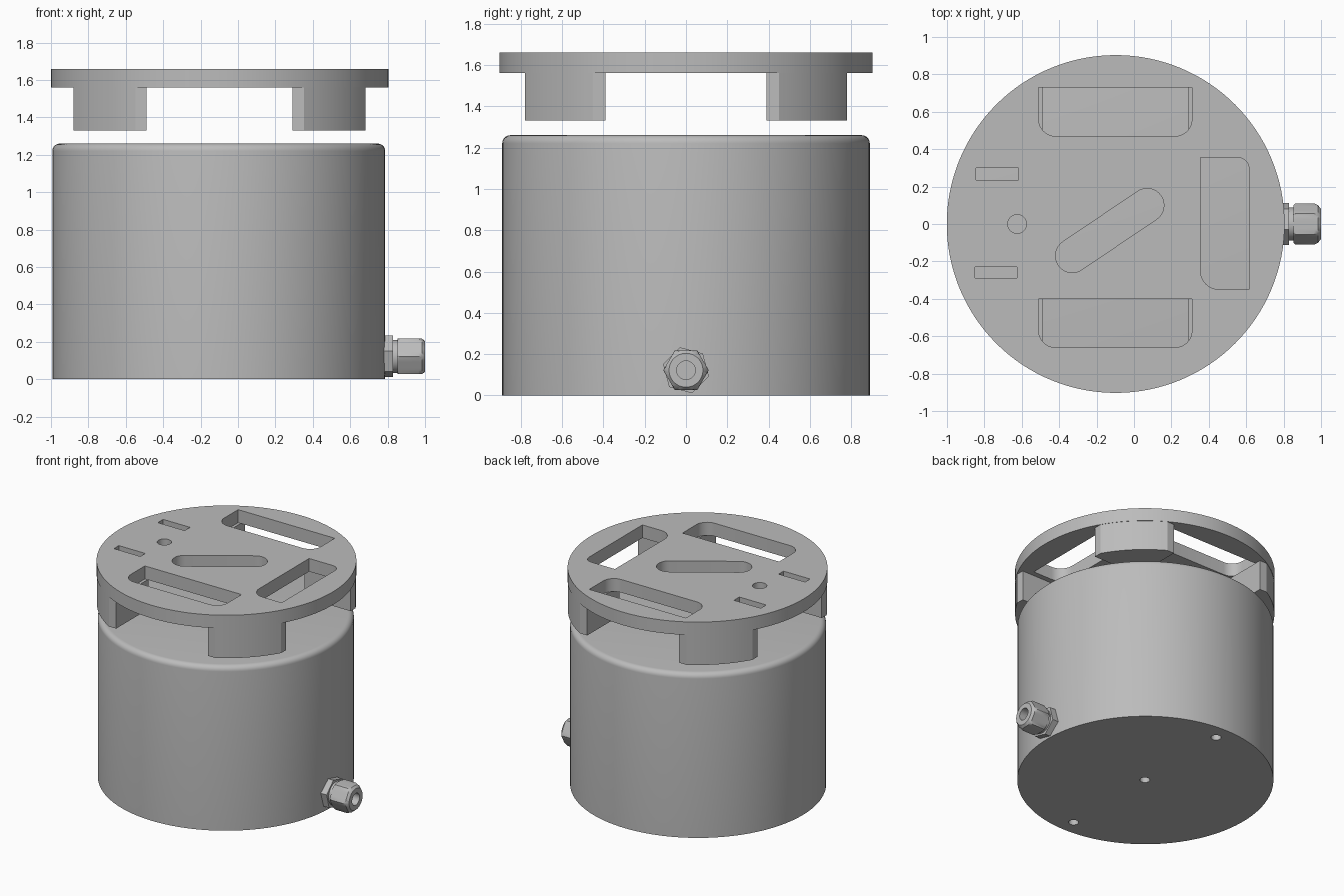
import bpy, bmesh, math
from mathutils import Vector

if "Cube" in bpy.data.objects:
    bpy.data.objects.remove(bpy.data.objects["Cube"])

CX = -0.098            # axis of the housing and cover
PLATE_R = 0.903

grey = bpy.data.materials.new("plain_grey")
grey.diffuse_color = (0.5, 0.5, 0.5, 1)
grey.use_nodes = True
grey.node_tree.nodes["Principled BSDF"].inputs["Base Color"].default_value = grey.diffuse_color


def finish(obj):
    """Give the object its colour and smooth shading with sharp edges."""
    obj.data.materials.clear()
    obj.data.materials.append(grey)
    bpy.ops.object.select_all(action='DESELECT')
    obj.select_set(True)
    bpy.context.view_layer.objects.active = obj
    bpy.ops.object.shade_smooth_by_angle(angle=math.radians(30))


def lathe(name, profile, loc, along_x=False, n=96, limit=None):
    """Revolve (radius, height) points; limit(angle) clips the radius."""
    bm = bmesh.new()
    rings = []
    for r, h in profile:
        ring = []
        for i in range(n):
            a = 2 * math.pi * i / n
            rr = min(r, limit(a)) if limit else r
            u, v = rr * math.cos(a), rr * math.sin(a)
            ring.append(bm.verts.new((h, u, v) if along_x else (u, v, h)))
        rings.append(ring)
    for a, b in zip(rings, rings[1:]):
        for i in range(n):
            j = (i + 1) % n
            bm.faces.new((a[i], a[j], b[j], b[i]))
    bmesh.ops.remove_doubles(bm, verts=bm.verts, dist=1e-5)
    bmesh.ops.recalc_face_normals(bm, faces=bm.faces)
    me = bpy.data.meshes.new(name)
    bm.to_mesh(me)
    bm.free()
    obj = bpy.data.objects.new(name, me)
    bpy.context.collection.objects.link(obj)
    obj.location = loc
    finish(obj)
    return obj


def plate(name, loops, z0, z1):
    """Extrude a filled outline; further loops become openings."""
    cu = bpy.data.curves.new(name, 'CURVE')
    cu.dimensions = '2D'
    cu.fill_mode = 'BOTH'
    cu.extrude = (z1 - z0) / 2
    for pts in loops:
        sp = cu.splines.new('POLY')
        sp.points.add(len(pts) - 1)
        for p, (x, y) in zip(sp.points, pts):
            p.co = (x, y, 0, 1)
        sp.use_cyclic_u = True
    obj = bpy.data.objects.new(name, cu)
    bpy.context.collection.objects.link(obj)
    obj.location.z = (z0 + z1) / 2
    bpy.ops.object.select_all(action='DESELECT')
    obj.select_set(True)
    bpy.context.view_layer.objects.active = obj
    bpy.ops.object.convert(target='MESH')
    obj = bpy.context.view_layer.objects.active
    bm = bmesh.new()
    bm.from_mesh(obj.data)
    bmesh.ops.remove_doubles(bm, verts=bm.verts, dist=1e-5)
    bmesh.ops.recalc_face_normals(bm, faces=bm.faces)
    bm.to_mesh(obj.data)
    bm.free()
    finish(obj)
    return obj


def arc(x, y, r, a0, a1, n):
    return [(x + r * math.cos(math.radians(a0 + (a1 - a0) * i / n)),
             y + r * math.sin(math.radians(a0 + (a1 - a0) * i / n)))
            for i in range(n + 1)]


def rect(x0, x1, y0, y1, radii=(0, 0, 0, 0)):
    """Rectangle with corner radii: lower left, lower right, upper right, upper left."""
    corners = [(x0, y0, 1, 1), (x1, y0, -1, 1), (x1, y1, -1, -1), (x0, y1, 1, -1)]
    pts = []
    for k, ((x, y, sx, sy), r) in enumerate(zip(corners, radii)):
        a = 180 + 90 * k
        pts += arc(x + sx * r, y + sy * r, r, a, a + 90, 8) if r else [(x, y)]
    return pts


def oblong(p, q, r):
    d = Vector(q) - Vector(p)
    a = math.degrees(math.atan2(d.y, d.x))
    return arc(*q, r, a - 90, a + 90, 16) + arc(*p, r, a + 90, a + 270, 16)


# Housing with rounded top edge
fillet = arc(0.85, 1.22, 0.04, 0, 90, 6)
housing = lathe("housing", [(0, 0), (0.89, 0)] + fillet + [(0, 1.26)], (CX - 0.005, 0, 0), n=128)

# Three mounting holes in the underside
for y in (-0.77, 0, 0.77):
    cutter = lathe("hole_cutter", [(0, -0.1), (0.035, -0.1), (0.035, 0.1), (0, 0.1)],
                   (CX, y, 0), n=32)
    cutter.hide_render = True
    mod = housing.modifiers.new("hole", 'BOOLEAN')
    mod.operation = 'DIFFERENCE'
    mod.solver = 'EXACT'
    mod.object = cutter
    bpy.context.view_layer.objects.active = housing
    bpy.ops.object.modifier_apply(modifier=mod.name)
    bpy.data.objects.remove(cutter)
finish(housing)

# Cover plate with its openings
low = (0.09, 0.09, 0, 0)
plate("cover_plate", [
    arc(CX, 0, PLATE_R, 0, 360 - 360 / 128, 127),
    rect(-0.51, 0.31, 0.47, 0.73, low),
    rect(-0.51, 0.31, -0.66, -0.40, low),
    rect(0.355, 0.615, -0.35, 0.355, (0.1, 0, 0.06, 0)),
    rect(-0.845, -0.617, 0.235, 0.30),
    rect(-0.85, -0.625, -0.29, -0.23),
    arc(-0.625, 0, 0.05, 0, 348.75, 31),
    oblong((-0.33, -0.17), (0.07, 0.10), 0.09),     # plain central vent
], 1.56, 1.66)

# Four spacer legs: square blocks trimmed by the cover's rim
quarter = [(0.39, 0.39), (0.78, 0.39)] + arc(0, 0, 0.901, 30, 60, 10) + [(0.39, 0.78)]
for sx in (-1, 1):
    for sy in (-1, 1):
        plate("spacer_leg", [[(CX + sx * x, sy * y) for x, y in quarter]], 1.33, 1.56)


# Cable gland: hexagonal base, round neck and chamfered hexagonal nut with bore
def hexagon(r, turn):
    def limit(a):
        k = (a - math.radians(turn)) % (math.pi / 3) - math.pi / 6
        return r * math.cos(math.pi / 6) / math.cos(k)
    return limit


at = (0, 0, 0.122)
lathe("gland_base", [(0, 0.75), (0.2, 0.75), (0.2, 0.83), (0, 0.83)], at, True, 72, hexagon(0.115, 45))
lathe("gland_neck", [(0, 0.82), (0.088, 0.82), (0.088, 0.87), (0, 0.87)], at, True, 48)
lathe("gland_nut", [(0, 0.852), (0.1, 0.852), (0.112, 0.862), (0.112, 0.965), (0.1, 0.983),
                    (0.082, 1.0), (0.045, 1.0), (0.045, 0.9), (0, 0.9)],
      at, True, 72, hexagon(0.11, 0))
